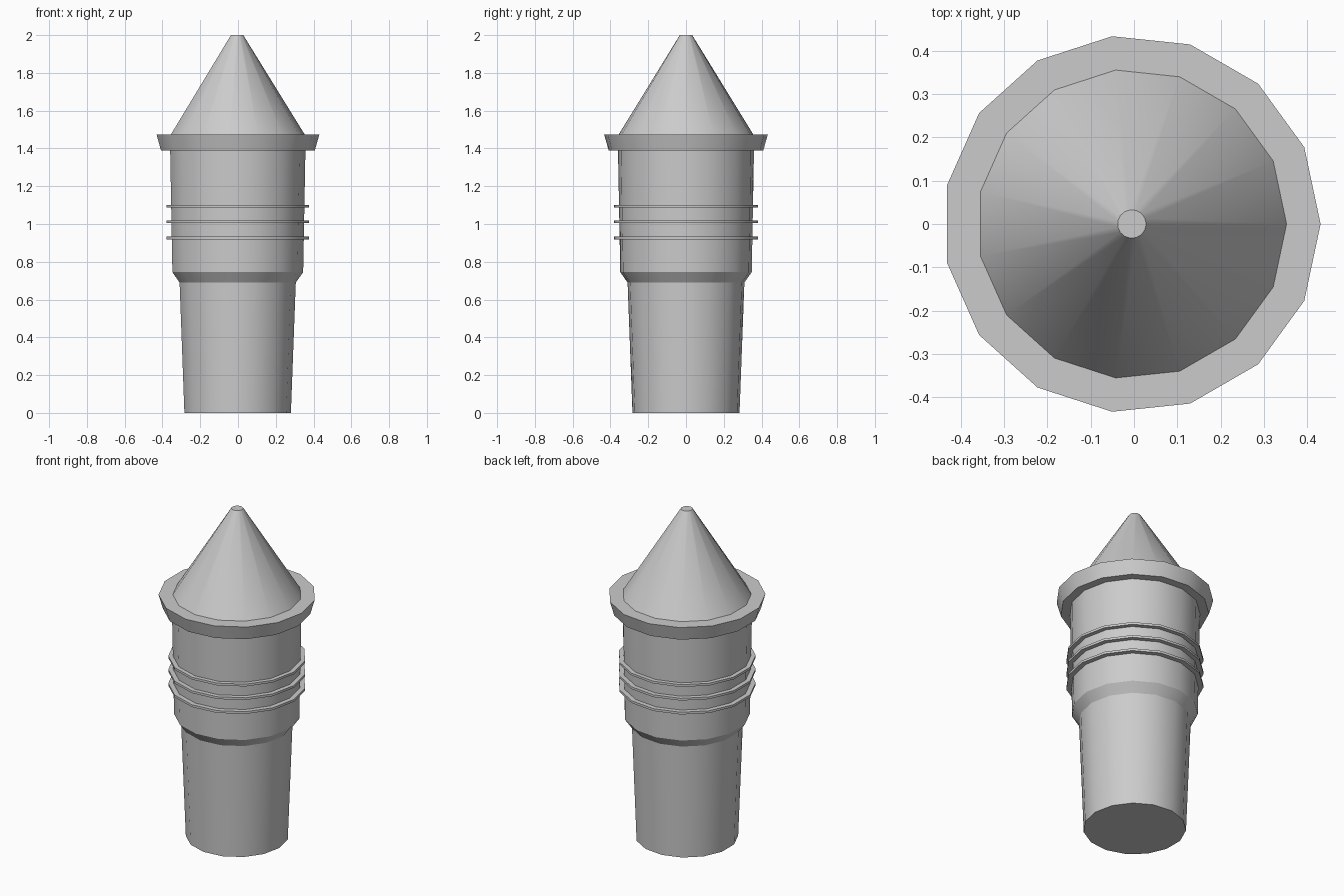
import bpy, bmesh
from math import cos, sin, pi, radians

if "Cube" in bpy.data.objects:
    bpy.data.objects.remove(bpy.data.objects["Cube"])

SIDES = 15
OFFSET_X = -0.005  # an odd-sided ring is centred by its bounds


def lathe(name, profile, closed=False):
    """Revolve (radius, z) points; cap the ends unless the profile is a loop."""
    bm = bmesh.new()
    rings = [[bm.verts.new((OFFSET_X + r * cos(2 * pi * i / SIDES),
                            r * sin(2 * pi * i / SIDES), z))
              for i in range(SIDES)] for r, z in profile]
    pairs = list(zip(rings, rings[1:]))
    if closed:
        pairs.append((rings[-1], rings[0]))
    else:
        bm.faces.new(rings[0][::-1])
        bm.faces.new(rings[-1])
    for a, b in pairs:
        for i in range(SIDES):
            j = (i + 1) % SIDES
            bm.faces.new((a[i], a[j], b[j], b[i]))
    bmesh.ops.recalc_face_normals(bm, faces=bm.faces)
    mesh = bpy.data.meshes.new(name)
    bm.to_mesh(mesh)
    bm.free()
    obj = bpy.data.objects.new(name, mesh)
    bpy.context.collection.objects.link(obj)
    bpy.ops.object.select_all(action='DESELECT')
    obj.select_set(True)
    bpy.context.view_layer.objects.active = obj
    bpy.ops.object.shade_smooth_by_angle(angle=radians(30))
    return obj


# Tapered shaft, shoulder, barrel, flared collar and pointed cap
lathe("stepped_body", [
    (0.285, 0.0), (0.311, 0.69), (0.350, 0.745), (0.362, 1.39),
    (0.412, 1.39), (0.436, 1.475), (0.3575, 1.475), (0.033, 2.0)])

# Three thin raised bands around the barrel
for n, z in enumerate((0.926, 1.011, 1.094)):
    lathe(f"raised_band_{n + 1}", [
        (0.345, z - 0.007), (0.382, z - 0.007),
        (0.382, z + 0.007), (0.345, z + 0.007)], closed=True)
